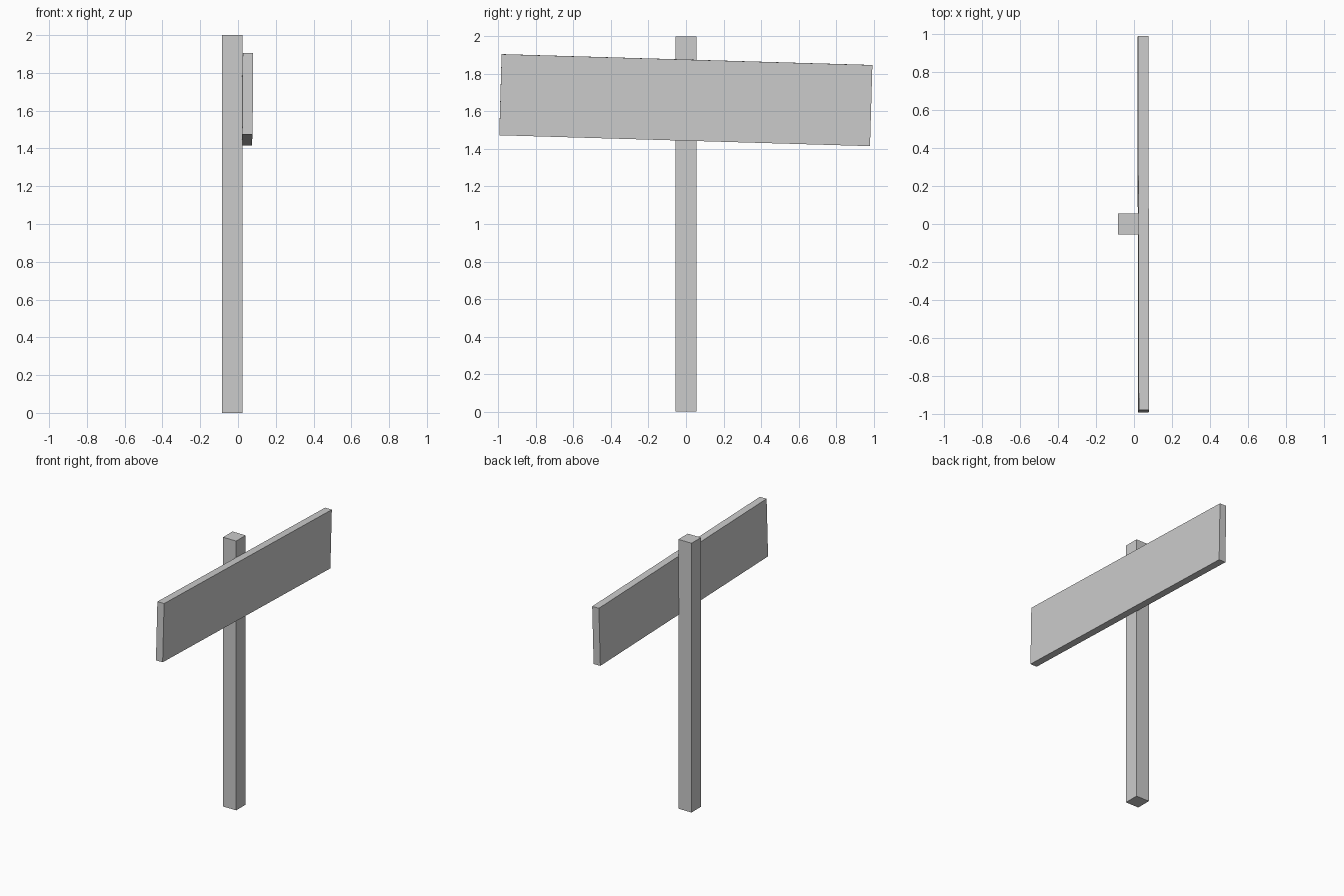
import bpy
from math import radians

if "Cube" in bpy.data.objects:
    bpy.data.objects.remove(bpy.data.objects["Cube"])


def box(name, size, centre, tilt=(0, 0, 0)):
    bpy.ops.mesh.primitive_cube_add(size=1, location=centre,
                                    rotation=[radians(a) for a in tilt])
    obj = bpy.context.object
    obj.name = name
    obj.scale = size
    bpy.ops.object.transform_apply(location=False, rotation=False, scale=True)
    return obj


# Upright post
box("post", (0.108, 0.111, 2.0), (-0.030, 0, 1.0))

# Sign board, nailed on slightly crooked
box("sign_board", (0.055, 1.976, 0.432), (0.049, -0.001, 1.660), (-1.68, 0.4, 0.12))
